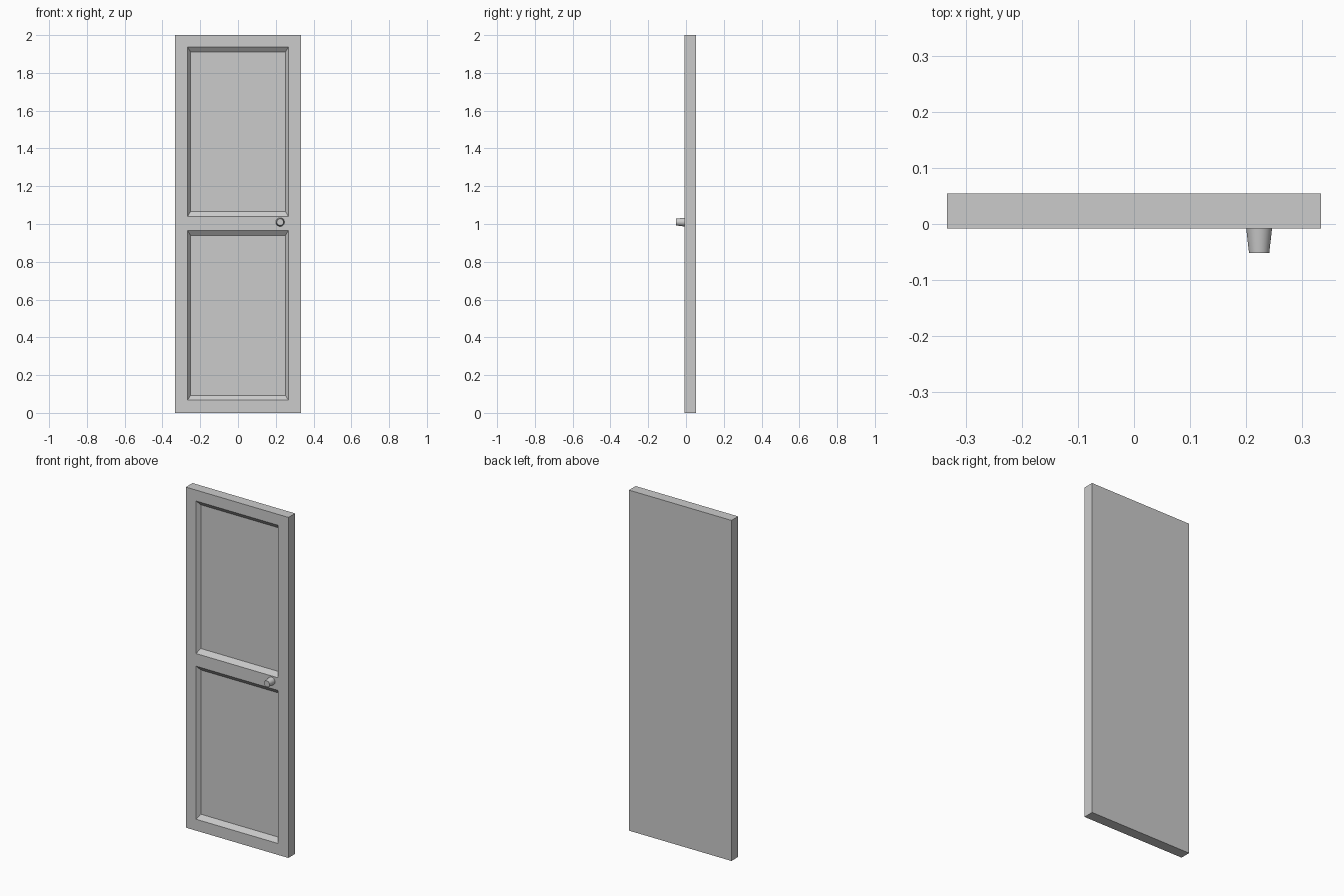
import bpy, bmesh, math
from mathutils import Matrix, Vector

if "Cube" in bpy.data.objects:
    bpy.data.objects.remove(bpy.data.objects["Cube"])

grey = bpy.data.materials.new("door grey")
grey.use_nodes = True
grey.diffuse_color = (0.6, 0.6, 0.6, 1)
grey.node_tree.nodes["Principled BSDF"].inputs["Base Color"].default_value = (0.6, 0.6, 0.6, 1)

HALF_W, FRONT, BACK, HEIGHT = 0.333, -0.008, 0.054, 2.0
PANEL_HALF, RECESS = 0.267, 0.021
SLOPE_X, SLOPE_Z = 0.016, 0.026
PANELS = [(0.067, 0.966), (1.04, 1.936)]


def add_object(name, bm):
    bmesh.ops.remove_doubles(bm, verts=bm.verts, dist=1e-5)
    bmesh.ops.recalc_face_normals(bm, faces=bm.faces)
    mesh = bpy.data.meshes.new(name)
    bm.to_mesh(mesh)
    bm.free()
    mesh.materials.append(grey)
    obj = bpy.data.objects.new(name, mesh)
    bpy.context.collection.objects.link(obj)
    return obj


# Door slab, cut along the panel outlines
bm = bmesh.new()
bmesh.ops.create_cube(bm, size=1)
bmesh.ops.transform(bm, verts=bm.verts, matrix=Matrix.Translation((0, (FRONT + BACK) / 2, HEIGHT / 2))
                    @ Matrix.Diagonal((2 * HALF_W, BACK - FRONT, HEIGHT, 1)))
cuts = [((x, 0, 0), (1, 0, 0)) for x in (-PANEL_HALF, PANEL_HALF)]
cuts += [((0, 0, z), (0, 0, 1)) for panel in PANELS for z in panel]
for co, no in cuts:
    bmesh.ops.bisect_plane(bm, geom=bm.verts[:] + bm.edges[:] + bm.faces[:], plane_co=co, plane_no=no)

# Sunken panels with sloping borders
for low, high in PANELS:
    mid = Vector((0, FRONT, (low + high) / 2))
    face = min(bm.faces, key=lambda f: (f.calc_center_median() - mid).length)
    inner = bmesh.ops.extrude_discrete_faces(bm, faces=[face])["faces"][0]
    old = [v.co.copy() for v in inner.verts]
    for v in inner.verts:
        v.co.x -= math.copysign(SLOPE_X, v.co.x)
        v.co.z -= math.copysign(SLOPE_Z, v.co.z - mid.z)
        v.co.y += RECESS
bmesh.ops.remove_doubles(bm, verts=bm.verts, dist=1e-5)
bmesh.ops.dissolve_limit(bm, angle_limit=0.01, verts=bm.verts, edges=bm.edges)
add_object("door_panel", bm)

# Tapered round knob
bm = bmesh.new()
bmesh.ops.create_cone(bm, cap_ends=True, segments=32, radius1=0.023, radius2=0.018, depth=0.044,
                      matrix=Matrix.Translation((0.223, -0.03, 1.01)) @ Matrix.Rotation(math.pi / 2, 4, "X"))
knob = add_object("door_knob", bm)
bpy.ops.object.select_all(action="DESELECT")
knob.select_set(True)
bpy.context.view_layer.objects.active = knob
bpy.ops.object.shade_smooth_by_angle(angle=math.radians(40))
